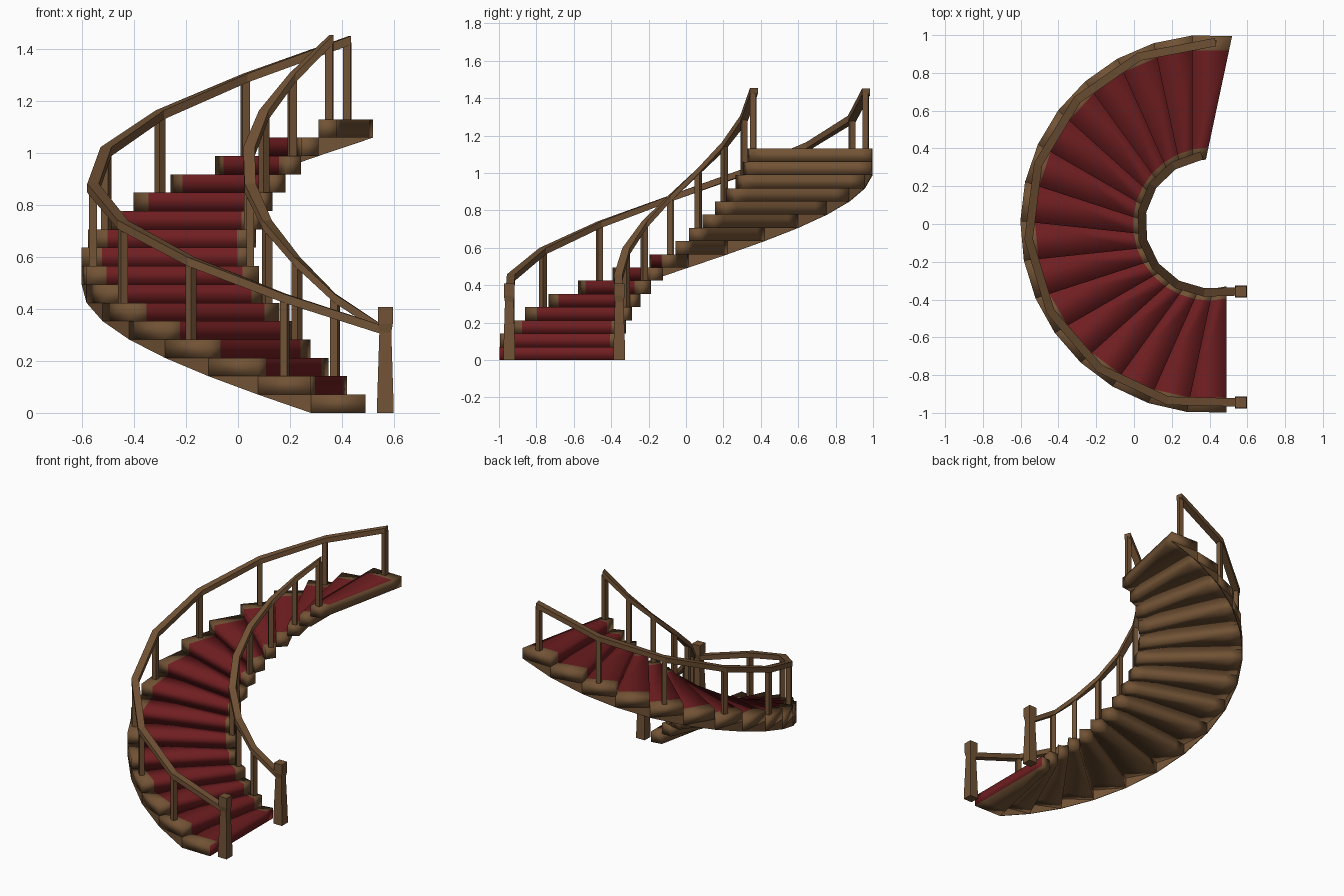
import bpy, bmesh, math
from mathutils import Vector

if "Cube" in bpy.data.objects:
    bpy.data.objects.remove(bpy.data.objects["Cube"])

STEPS, TURN, RISE, OFFSET = 16, math.radians(12), 1.13 / 16, 0.09
CX = 0.4
S_IN, S_CARPET_IN, S_CARPET_OUT, S_OUT = 0.33, 0.395, 0.92, 0.998


def material(name, rgb):
    m = bpy.data.materials.new(name)
    m.diffuse_color = (*rgb, 1)
    m.use_nodes = True
    m.node_tree.nodes["Principled BSDF"].inputs["Base Color"].default_value = m.diffuse_color
    return m


wood = material("wood", (0.168, 0.086, 0.036))
carpet = material("red carpet", (0.162, 0.013, 0.015))


def at(j, s, z):
    """Point on the riser line j (may be fractional), s along it, at height z."""
    t = -math.pi / 2 - TURN * j
    p = t + math.pi / 2
    return Vector((CX + OFFSET * math.cos(p) + s * math.cos(t),
                   OFFSET * math.sin(p) + s * math.sin(t), z))


def finish(bm, name, mats, smooth=False):
    bmesh.ops.recalc_face_normals(bm, faces=bm.faces[:])
    for f in bm.faces:
        f.smooth = smooth
    me = bpy.data.meshes.new(name)
    bm.to_mesh(me)
    bm.free()
    for m in mats:
        me.materials.append(m)
    ob = bpy.data.objects.new(name, me)
    bpy.context.collection.objects.link(ob)
    return ob


# Winder steps: flat-bottomed, with a carpet strip up the middle
def build_step(i):
    bm = bmesh.new()
    S = (S_IN, S_CARPET_IN, S_CARPET_OUT, S_OUT)
    top, low = i * RISE, (i - 1) * RISE
    tf = [bm.verts.new(at(i - 1, s, top)) for s in S]
    tb = [bm.verts.new(at(i, s, top)) for s in S]
    lf = [bm.verts.new(at(i - 1, s, low)) for s in S]
    lb = [bm.verts.new(at(i, s, low)) for s in S]
    for k in range(3):
        red = 1 if k == 1 else 0
        bm.faces.new((tf[k], tf[k + 1], tb[k + 1], tb[k])).material_index = red
        bm.faces.new((tf[k], lf[k], lf[k + 1], tf[k + 1])).material_index = 1 if i == 1 else red
        bm.faces.new((tb[k], tb[k + 1], lb[k + 1], lb[k]))   # back
        bm.faces.new((lf[k], lb[k], lb[k + 1], lf[k + 1]))   # underside
    for k in (0, 3):                                         # ends
        bm.faces.new((tf[k], tb[k], lb[k], lf[k]))
    finish(bm, f"step_{i:02d}", (wood, carpet), smooth=True)


for i in range(1, STEPS + 1):
    build_step(i)

# Outer string: thin skirt sloping down below the outer step ends
bm = bmesh.new()
for i in range(2, STEPS + 1):
    tri = ((i - 1, (i - 1) * RISE), (i - 1, (i - 2) * RISE), (i, (i - 1) * RISE))
    outer = [bm.verts.new(at(j, S_OUT, z)) for j, z in tri]
    inner = [bm.verts.new(at(j, S_OUT - 0.004, z)) for j, z in tri]
    bm.faces.new(outer)
    bm.faces.new(inner[::-1])
    for k in range(3):
        bm.faces.new((outer[k], inner[k], inner[(k + 1) % 3], outer[(k + 1) % 3]))
finish(bm, "outer_string", (wood,))


def loft(name, rings, mat):
    """Closed tube through four-cornered rings."""
    bm = bmesh.new()
    vs = [[bm.verts.new(c) for c in r] for r in rings]
    for a, b in zip(vs, vs[1:]):
        for k in range(4):
            bm.faces.new((a[k], a[(k + 1) % 4], b[(k + 1) % 4], b[k]))
    bm.faces.new(vs[0])
    bm.faces.new(vs[-1])
    return finish(bm, name, (mat,))


def square(c, d, n, w, z):
    """Square ring of half width w around c at height z."""
    return [Vector((c.x, c.y, z)) + d * (w * a) + n * (w * b)
            for a, b in ((-1, -1), (1, -1), (1, 1), (-1, 1))]


X, Y = Vector((1, 0, 0)), Vector((0, 1, 0))
for side, s, newel_y in (("inner", 0.352, -0.357), ("outer", 0.957, -0.945)):
    # Balusters on every second step
    path = [Vector((0.56, newel_y, 0.318))]
    for i in range(2, STEPS + 1, 2):
        j = i - 0.45
        c = at(j, s, i * RISE)
        t = -math.pi / 2 - TURN * j
        d = Vector((math.cos(t), math.sin(t), 0))
        n = Vector((-d.y, d.x, 0))
        loft(f"{side}_baluster_{i // 2}",
             [square(c, d, n, 0.015, z) for z in (c.z - 0.01, c.z + 0.295)], wood)
        path.append(c + Vector((0, 0, 0.3)))
    # Handrail ending flush with the last baluster
    path[-1] += (path[-1] - path[-2]).normalized() * 0.012
    rings = []
    for k, p in enumerate(path):
        e = []
        for a, b in ((k - 1, k), (k, k + 1)):
            if a >= 0 and b < len(path):
                v = path[b] - path[a]
                e.append(Vector((v.x, v.y, 0)).normalized())
        m = sum(e, Vector()).normalized()
        side_v = Vector((-m.y, m.x, 0)) * (0.022 / m.dot(e[0]))
        up = Vector((0, 0, 0.017))
        rings.append([p - side_v - up, p + side_v - up, p + side_v + up, p - side_v + up])
    loft(f"{side}_handrail", rings, wood)
    # Newel post: wide foot, tapered shaft, square cap
    c = Vector((0.567, newel_y, 0))
    loft(f"{side}_newel_post",
         [square(c, X, Y, w, z) for z, w in
          ((0, 0.032), (0.06, 0.031), (0.31, 0.023), (0.345, 0.029), (0.408, 0.029))], wood)
